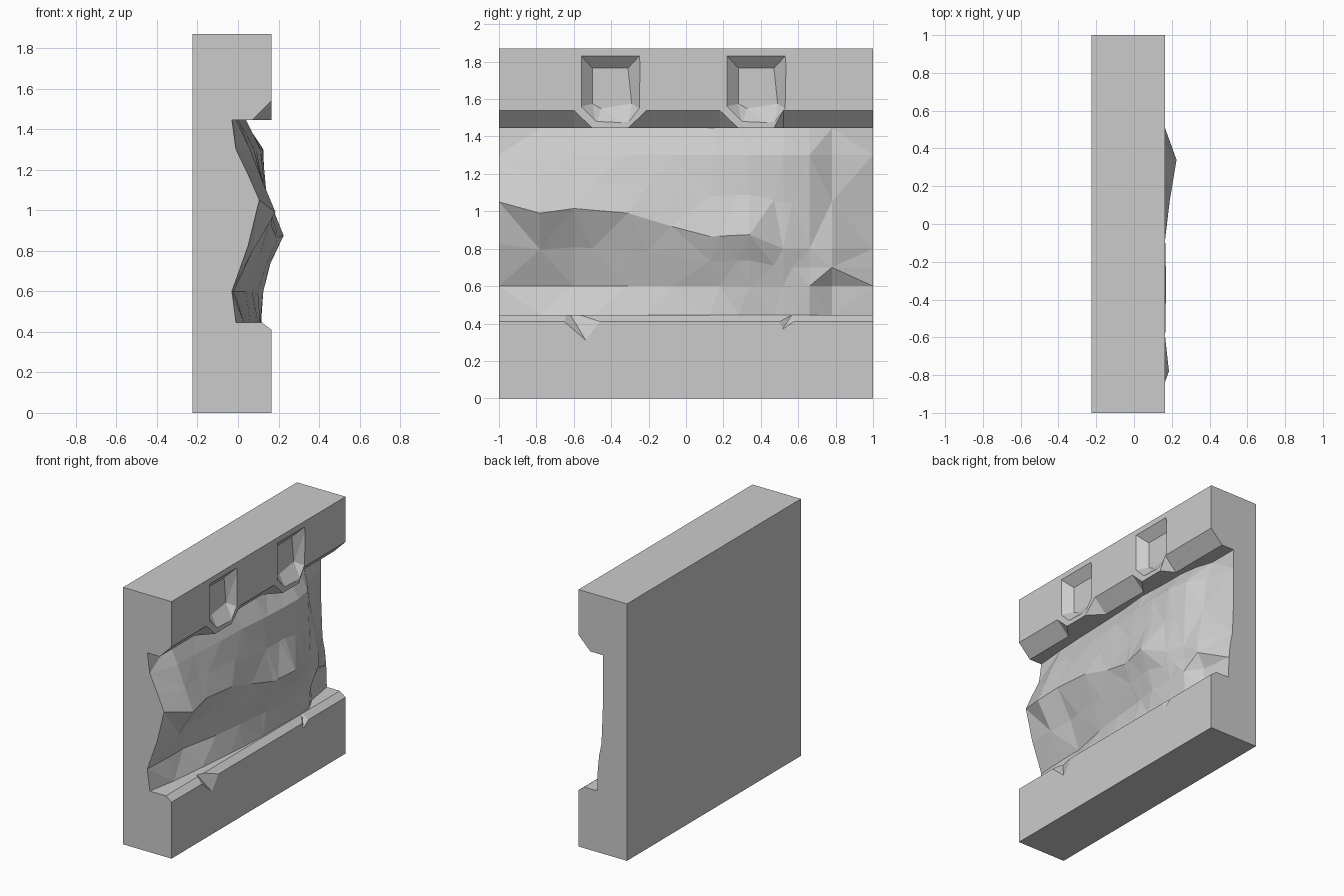
import bpy, bmesh
from mathutils import Vector

if "Cube" in bpy.data.objects:
    bpy.data.objects.remove(bpy.data.objects["Cube"])

# Rock face: y -> (ridge height, depths from top row to bottom row)
ROCK = [
    (-1.00, 1.05, (-.03, -.01, .05, .105, .05, -.03, -.01)),
    (-0.78, 0.99, (-.01, .06, .12, .185, .07, -.02, .03)),
    (-0.60, 1.015, (0, .06, .11, .165, .05, -.02, .05)),
    (-0.31, 0.99, (.01, .08, .12, .17, .10, .04, .08)),
    (-0.08, 0.92, (.02, .09, .13, .165, .12, .07, .10)),
    (0.13, 0.865, (.04, .11, .135, .19, .14, .09, .11)),
    (0.34, 0.875, (.03, .12, .14, .225, .16, .125, .11)),
    (0.52, 0.80, (.03, .125, .13, .16, .14, .12, .115)),
    (0.66, 0.80, (.01, .10, .11, .12, .11, .12, .11)),
    (0.78, 0.80, (-.03, .02, .05, .10, .10, .04, .05)),
    (1.00, 0.80, (-.03, -.03, -.03, -.02, 0, .01, .015)),
]
TABS = [-0.405, 0.375]      # centres of the tabs and their recesses
F, B, TOP = .165, -.225, 1.87


def rock_at(y):
    for (y0, r0, d0), (y1, r1, d1) in zip(ROCK, ROCK[1:]):
        if y <= y1:
            t = (y - y0) / (y1 - y0)
            return r0 + (r1 - r0) * t, [a + (b - a) * t for a, b in zip(d0, d1)]


def is_tab(y):
    return any(abs(y - c) < .11 for c in TABS)


def profile(y):
    ridge, d = rock_at(y)
    zs = [1.445, 1.3, (1.3 + ridge) / 2, ridge, (ridge + .6) / 2, .6, .445]
    rock = list(zip(d, zs))[::-1]
    lip = (F if is_tab(y) else .07, 1.445)
    return [(B, 0), (F, 0), (F, .41), (.12, .445)] + rock + [lip, (F, 1.54), (F, TOP), (B, TOP)]


# Wall panel: profiles lofted along y
ys = sorted({r[0] for r in ROCK} | {round(c + s, 3) for c in TABS for s in (-.195, -.095, .095, .195)})
bm = bmesh.new()
cols = [[bm.verts.new((x, y, z)) for x, z in profile(y)] for y in ys]
n = len(cols[0])
LIP = 11
for i in range(len(ys) - 1):
    for j in range(n):
        k = (j + 1) % n
        a, b, c, d = cols[i][j], cols[i][k], cols[i + 1][k], cols[i + 1][j]
        if j == LIP:
            cut_bd = not is_tab(ys[i])
        else:
            cut_bd = (i + j) % 2 == 0
        for tri in (((a, b, d), (b, c, d)) if cut_bd else ((a, b, c), (a, c, d))):
            bm.faces.new(tri)
bm.faces.new(cols[0])
bm.faces.new(cols[-1])
bmesh.ops.recalc_face_normals(bm, faces=bm.faces)
bmesh.ops.dissolve_limit(bm, angle_limit=.002, verts=bm.verts, edges=bm.edges)
mesh = bpy.data.meshes.new("rock_wall_panel")
bm.to_mesh(mesh)
bm.free()
wall = bpy.data.objects.new("rock_wall_panel", mesh)
bpy.context.collection.objects.link(wall)


def carve(name, pts):
    """Cut the convex hull of pts out of the wall."""
    b = bmesh.new()
    for p in pts:
        b.verts.new(p)
    bmesh.ops.convex_hull(b, input=b.verts)
    bmesh.ops.recalc_face_normals(b, faces=b.faces)
    m = bpy.data.meshes.new(name)
    b.to_mesh(m)
    b.free()
    o = bpy.data.objects.new(name, m)
    bpy.context.collection.objects.link(o)
    mod = wall.modifiers.new(name, 'BOOLEAN')
    mod.operation, mod.solver, mod.object = 'DIFFERENCE', 'EXACT', o
    bpy.context.view_layer.objects.active = wall
    bpy.ops.object.modifier_apply(modifier=name)
    bpy.data.objects.remove(o)


# Recesses with sloping sides above each tab
for c in TABS:
    outer = [Vector((F, c + y, z)) for y, z in ((-.155, 1.83), (.155, 1.83), (.155, 1.55), (.10, 1.48), (-.07, 1.48), (-.155, 1.56))]
    inner = [Vector((F - .06, c + y, z)) for y, z in ((-.095, 1.765), (.095, 1.765), (.115, 1.575), (.115, 1.575), (-.05, 1.55), (-.095, 1.575))]
    carve("recess_cutter", inner + [o + (o - q) * .3 for o, q in zip(outer, inner)])

# Chips in the lower ledge
carve("chip_cutter_left", [(.17, -.53, .30), (.17, -.68, .43), (.17, -.43, .43), (.10, -.62, .45), (.3, -.55, .6)])
carve("chip_cutter_right", [(.17, .51, .36), (.17, .49, .42), (.17, .61, .43), (.115, .57, .45), (.3, .55, .6)])
